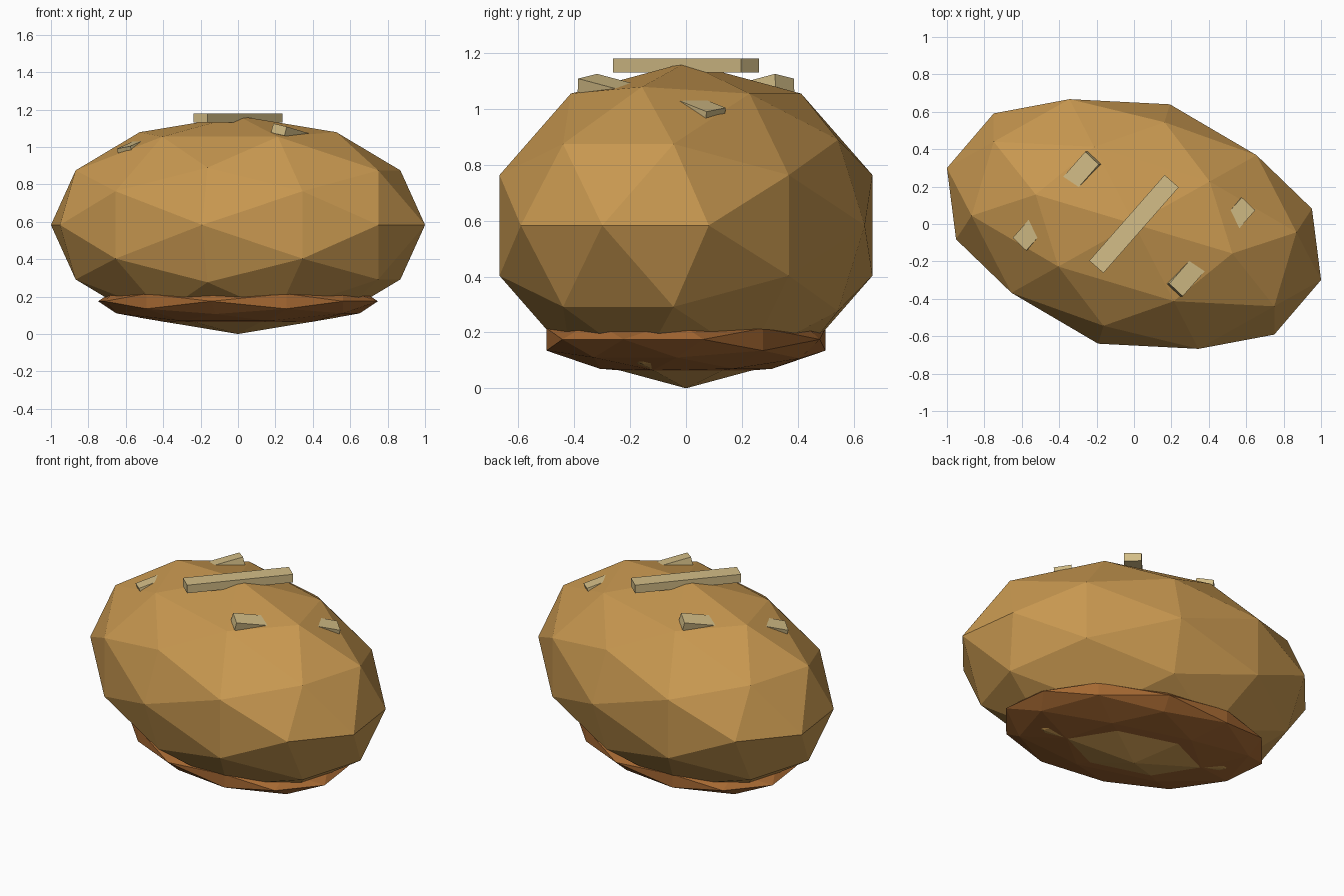
import bpy, bmesh, math
from mathutils import Vector, Matrix

if "Cube" in bpy.data.objects:
    bpy.data.objects.remove(bpy.data.objects["Cube"])


def material(name, rgb):
    lin = [((c / 255 + 0.055) / 1.055) ** 2.4 for c in rgb]
    m = bpy.data.materials.new(name)
    m.diffuse_color = (*lin, 1)
    m.use_nodes = True
    m.node_tree.nodes["Principled BSDF"].inputs["Base Color"].default_value = m.diffuse_color
    return m


GOLD = material("golden crust", (200, 152, 80))
BROWN = material("dark base crust", (165, 104, 50))
PALE = material("pale score", (212, 190, 135))


def add_object(name, bm, mat, matrix):
    bmesh.ops.transform(bm, matrix=matrix, verts=bm.verts)
    bmesh.ops.recalc_face_normals(bm, faces=bm.faces)
    me = bpy.data.meshes.new(name)
    bm.to_mesh(me)
    bm.free()
    me.materials.append(mat)
    ob = bpy.data.objects.new(name, me)
    bpy.context.collection.objects.link(ob)
    return ob


def faceted_ball(name, mat, size, z):
    """80-sided ball with an edge midpoint on top, stretched and turned."""
    phi = (1 + 5 ** 0.5) / 2
    pts = []
    for a in (-1, 1):
        for b in (-phi, phi):
            # long axis is x: cyclic golden rectangles
            pts += [Vector((a, 0, b)), Vector((b, a, 0)), Vector((0, b, a))]
    mids = [p + q for i, p in enumerate(pts) for q in pts[:i]
            if (p - q).length < 2.1]
    bm = bmesh.new()
    for p in pts + mids:
        bm.verts.new(p.normalized())
    bmesh.ops.convex_hull(bm, input=bm.verts)
    turn = Matrix.Rotation(-0.291, 4, 'Z')
    add_object(name, bm, mat,
               Matrix.Translation((0, 0, z)) @ turn @ Matrix.Diagonal((*size, 1)))


# Loaf and its darker base
faceted_ball("loaf", GOLD, (1.044, 0.668, 0.583), 0.583)
faceted_ball("base_crust", BROWN, (0.781, 0.5, 0.13), 0.175)

# Score strips: all run the same way, tilted to lie in the surface
ANGLE = 0.85
U = Vector((math.cos(ANGLE), math.sin(ANGLE), 0))
W = Vector((math.sin(ANGLE), -math.cos(ANGLE), 0))


def strip(name, end, sign, slope_u, slope_w, length, half_turn=False):
    """Strip from the middle of its top end edge, running along sign * U."""
    u = (U + Vector((0, 0, slope_u))).normalized()
    w = W + Vector((0, 0, slope_w))
    n = w.cross(u).normalized()
    if n.z < 0:
        n = -n
    w = u.cross(n)
    rot = Matrix((u, w, n)).transposed().to_4x4()
    centre = Vector(end) + u * sign * length / 2 - n * 0.025
    m = Matrix.Translation(centre) @ rot @ Matrix.Diagonal((length, 0.1, 0.05, 1))
    if half_turn:
        m = Matrix.Rotation(math.pi, 4, 'Z') @ m
    bm = bmesh.new()
    bmesh.ops.create_cube(bm, size=1)
    add_object(name, bm, PALE, m)


strip("middle_score", U * -0.305 + Vector((0, 0, 1.18)), 1, 0, 0, 0.61)
for side, turned in (("right", False), ("left", True)):
    strip(side + "_inner_score", (0.225, -0.3525, 1.117), 1, -0.2, -0.18, 0.25, turned)
    strip(side + "_outer_score", (0.6125, 0.108, 0.997), -1, -0.3, -0.15, 0.17, turned)
